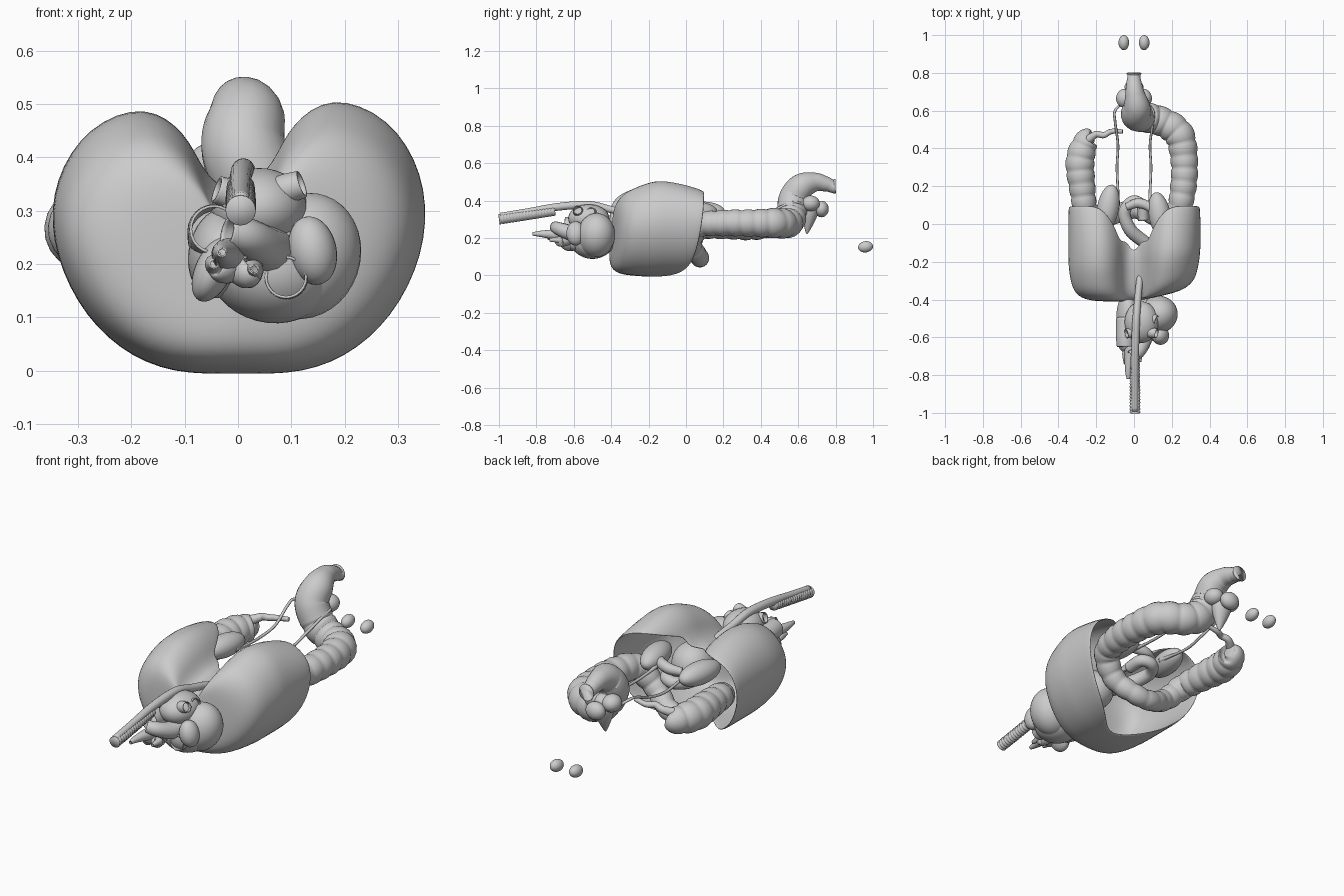
import bpy, math
from mathutils import Vector, Euler

if "Cube" in bpy.data.objects:
    bpy.data.objects.remove(bpy.data.objects["Cube"])

def mesh_obj(name, verts, faces, subsurf=0, thick=0):
    me = bpy.data.meshes.new(name)
    me.from_pydata(verts, [], faces)
    me.shade_smooth()
    ob = bpy.data.objects.new(name, me)
    bpy.context.collection.objects.link(ob)
    if thick:
        m = ob.modifiers.new("thickness", 'SOLIDIFY')
        m.thickness, m.offset = thick, -1
    if subsurf:
        m = ob.modifiers.new("smooth", 'SUBSURF')
        m.levels = m.render_levels = subsurf
    return ob

def spline(pts, steps):
    """Catmull-Rom samples through points of any dimension."""
    P = [Vector(p) for p in pts]
    P = [2 * P[0] - P[1]] + P + [2 * P[-1] - P[-2]]
    out = []
    for i in range(1, len(P) - 2):
        a, b, c, d = P[i - 1:i + 3]
        for k in range(steps):
            t = k / steps
            out.append(0.5 * (2 * b + (c - a) * t + (2 * a - 5 * b + 4 * c - d) * t * t
                              + (3 * b - a - 3 * c + d) * t ** 3))
    return out + [P[-2]]

def tube(name, pts, steps=8, sides=14, wave=None, hollow=0):
    """Sweep through (x, y, z, radius) points; wave(length) scales the radius."""
    S = spline(pts, steps)
    C = [Vector(s[:3]) for s in S]
    verts, faces, length = [], [], 0
    nrm = None
    for i, c in enumerate(C):
        t = (C[min(i + 1, len(C) - 1)] - C[max(i - 1, 0)]).normalized()
        if nrm is None:
            nrm = t.orthogonal()
        nrm = (nrm - t * nrm.dot(t)).normalized()
        bi = t.cross(nrm)
        if i:
            length += (c - C[i - 1]).length
        r = S[i][3] * (wave(length) if wave else 1)
        for k in range(sides):
            a = 2 * math.pi * k / sides
            verts.append(c + r * (math.cos(a) * nrm + math.sin(a) * bi))
    for i in range(len(C) - 1):
        for k in range(sides):
            k2 = (k + 1) % sides
            faces.append((i * sides + k, i * sides + k2, (i + 1) * sides + k2, (i + 1) * sides + k))
    if not hollow:
        faces.append(tuple(range(sides))[::-1])
        faces.append(tuple(range(len(verts) - sides, len(verts))))
    return mesh_obj(name, verts, faces, thick=hollow)

def blob(name, loc, size, rot=(0, 0, 0), taper=0):
    """Ellipsoid with half sizes; taper narrows its lower end."""
    R = Euler([math.radians(a) for a in rot]).to_matrix()
    bpy.ops.mesh.primitive_uv_sphere_add(segments=28, ring_count=18, radius=1)
    ob = bpy.context.object
    ob.name = name
    for v in ob.data.vertices:
        f = 1 - taper * (1 - v.co.z) / 2
        p = Vector((v.co.x * size[0] * f, v.co.y * size[1] * f, v.co.z * size[2]))
        v.co = R @ p + Vector(loc)
    ob.data.shade_smooth()
    return ob

# Two-lobed shell: outline half as (x, z, rim y), open at the back
half = [(0, .005, -.2), (.12, .002, -.06), (.22, .045, .02), (.30, .13, .06), (.347, .25, .085),
        (.34, .37, .1), (.28, .475, .1), (.175, .52, .1), (.105, .46, -.01), (.08, .395, -.1),
        (.045, .35, -.08), (0, .33, -.165)]
outline = half + [(-x * .99, z * .965 if z > .3 else z, y) for x, z, y in half[-2:0:-1]]
# Front dome rings: x and lower scale, upper scale, y
rings = [(.25, .25, -.4), (.55, .5, -.4), (.78, .66, -.39), (.92, .8, -.355), (.97, .89, -.29), (1, .97, -.22)]
n, verts, faces = len(outline), [], []
for s, top, y in rings:
    for x, z, rim in outline:
        zs = top if z > .17 else s
        verts.append((x * s, y + .07 * s * max(x, 0) / .345, .17 + (z - .17) * zs))
for t in (.3, .65, 1):
    for x, z, rim in outline:
        y = -.2 + (rim + .2) * t
        drop = .06 * t * t * max(0, (z - .35) / .16) if rim > -.05 else 0
        verts.append((x, y, z - drop))
for i in range(len(rings) + 2):
    for k in range(n):
        k2 = (k + 1) % n
        faces.append((i * n + k, i * n + k2, (i + 1) * n + k2, (i + 1) * n + k))
verts.append((0, -.4, .17))
faces += [(len(verts) - 1, (k + 1) % n, k) for k in range(n)]
mesh_obj("lobed_shell", verts, faces, subsurf=2, thick=.01)

# Large bowel: blind end, sagging cross section, and curl to the end piece
def pouches(s):
    return .9 + .12 * abs(math.sin(math.pi * s / .068)) ** .5 if s < 1.72 else 1
tube("large_bowel", [
    (-.22, .46, .27, .03), (-.25, .445, .265, .062), (-.285, .34, .265, .076), (-.275, .2, .265, .07),
    (-.25, .07, .25, .062), (-.17, .03, .17, .055), (-.05, .07, .1, .05), (.05, .07, .1, .05),
    (.15, .03, .17, .055), (.23, .07, .265, .063), (.262, .2, .28, .07), (.265, .35, .28, .073),
    (.235, .48, .28, .08), (.14, .545, .28, .078), (.06, .565, .32, .08), (.012, .575, .41, .08),
    (.015, .62, .475, .072), (.005, .69, .498, .052), (0, .75, .488, .04), (0, .785, .475, .034),
    (0, .8, .475, .042)],
    steps=14, sides=20, wave=pouches)
tube("small_bowel_end", [(-.25, .44, .3, .025), (-.2, .475, .32, .018), (-.16, .47, .33, .016),
                         (-.12, .49, .33, .014), (-.06, .49, .34, .011)])

# Organs sheltered by the shell
blob("stomach", (.1, -.2, .22), (.1, .11, .1), (0, 0, 25))
tube("upper_small_bowel", [(.06, -.1, .2, .035), (-.02, -.03, .24, .035), (-.05, .06, .26, .032),
                           (-.01, .12, .27, .03), (.04, .1, .28, .03), (.05, .02, .27, .028)])
tube("pancreas", [(-.04, .09, .32, .02), (.02, .11, .33, .026), (.08, .09, .34, .024),
                  (.12, .03, .34, .014)])

# Kidneys, testes and the thin ducts to the bladder
for sx, ky, side in ((-1, .085, "left"), (1, .045, "right")):
    blob(side + "_kidney", (.137 * sx, ky, .34), (.058, .125, .055), (0, 0, 10 * sx))
    tube(side + "_ureter", [(.09 * sx, .1, .33, .016), (.085 * sx, .16, .32, .008), (.09 * sx, .3, .31, .007),
                            (.085 * sx, .42, .33, .007), (.1 * sx, .54, .38, .007),
                            (.1 * sx, .6, .39, .007), (.05 * sx, .65, .35, .007)], sides=8)
    blob(side + "_gland", (.05 * sx, .665, .385), (.045, .05, .042))
    blob(side + "_testis", (.054 * sx, .96, .153), (.028, .04, .03), (8, 0, 0))

# Bladder and gland behind it
blob("bladder", (0, .66, .32), (.075, .065, .1), (-8, 0, 0), taper=.75)
blob("rear_gland", (0, .725, .355), (.05, .038, .044))

# Ringed windpipe and gullet
tube("windpipe", [(.005, -1, .3, .027), (.005, -.9, .315, .027), (.005, -.8, .33, .026), (.005, -.7, .345, .025)],
     steps=36, sides=16, wave=lambda s: 1 + .07 * math.sin(2 * math.pi * s / .017))
tube("gullet", [(.005, -.99, .318, .017), (.005, -.85, .34, .018), (.005, -.72, .362, .02),
                (.008, -.6, .375, .021), (.012, -.5, .376, .02), (.02, -.4, .352, .019),
                (.03, -.3, .33, .018), (.04, -.24, .3, .018)], sides=16)

# Heart: chambers
blob("heart_main_chamber", (.125, -.48, .215), (.105, .1, .12), (0, 20, 15))
blob("heart_lower_chamber", (.06, -.5, .19), (.12, .12, .1), (0, 15, 0))
blob("heart_left_chamber", (-.035, -.5, .22), (.058, .14, .085), (0, 10, 0))
blob("heart_upper_chamber", (.04, -.52, .305), (.09, .11, .075))
blob("heart_right_flap", (.14, -.59, .225), (.045, .05, .065), (0, -12, 0))
blob("heart_left_flap", (-.045, -.62, .19), (.035, .06, .065), (0, 25, 0))

# Heart: open vessels
tube("main_artery", [(.07, -.53, .22, .05), (.05, -.62, .23, .042), (.02, -.68, .25, .035),
                     (-.02, -.7, .26, .03)], hollow=.005)
tube("large_vein", [(-.04, -.5, .25, .055), (-.045, -.6, .262, .05), (-.045, -.65, .265, .046)], sides=24, hollow=.005)
tube("lower_vein", [(.08, -.5, .18, .05), (.09, -.58, .175, .042), (.09, -.62, .175, .04)], sides=24, hollow=.005)
for i, (x, y, z) in enumerate(((.12, -.58, .35), (.12, -.51, .34), (-.04, -.58, .34))):
    tube("lung_vessel_%d" % (i + 1), [(.04, -.53, .3, .036), (.02 + x / 2, y + .01, z - .015, .03),
                                     (x, y, z, .026)], hollow=.004)
for i, (x, y, z) in enumerate(((-.03, -.82, .222), (.03, -.73, .19), (-.045, -.74, .2))):
    tube("neck_vessel_%d" % (i + 1), [(0, -.6, .21, .04), (x * .6, -.67, z - .005, .032),
                                     (x, y + .05, z, .018), (x, y, z, .009)], hollow=.003)
